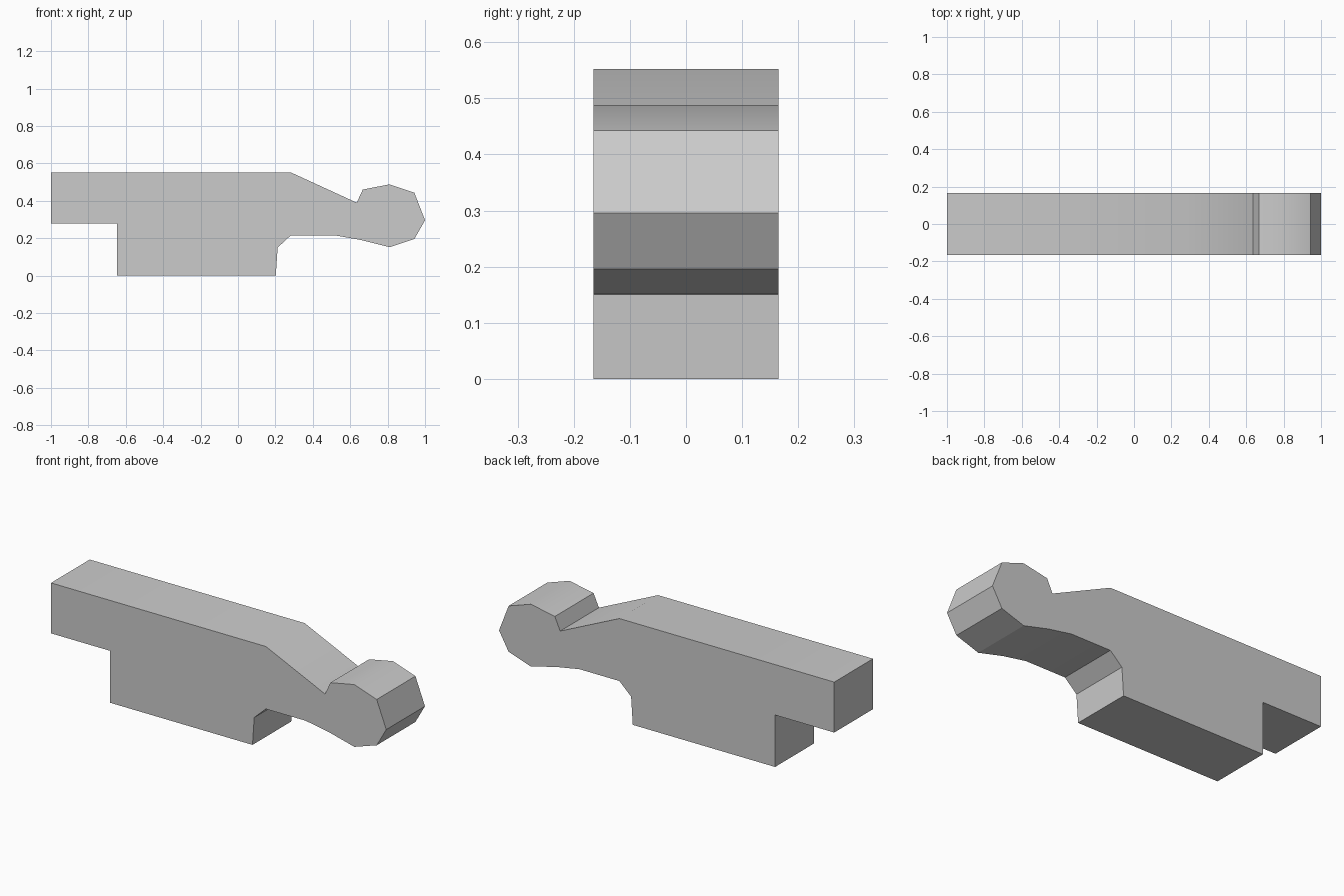
import bpy, bmesh
from math import radians

cube = bpy.data.objects.get("Cube")
if cube:
    bpy.data.objects.remove(cube)

# Plain grey material
grey = bpy.data.materials.new("light_grey")
grey.use_nodes = True
colour = (0.6, 0.6, 0.6, 1)
grey.diffuse_color = colour
grey.node_tree.nodes["Principled BSDF"].inputs["Base Color"].default_value = colour

HALF_DEPTH = 0.165

# Side profile, counter-clockwise: stepped block, neck, rounded knob
block = [(-1, 0.552), (-1, 0.28), (-0.647, 0.28), (-0.647, 0), (0.202, 0)]
neck_underside = [(0.212, 0.15), (0.282, 0.215), (0.52, 0.215), (0.66, 0.19)]
knob = [(0.81, 0.152), (0.943, 0.196), (1, 0.296), (0.943, 0.443),
        (0.81, 0.488), (0.667, 0.46)]
neck_top = [(0.635, 0.39), (0.282, 0.552)]
profile = block + neck_underside + knob + neck_top

# Extrude the profile through the depth
bm = bmesh.new()
face = bm.faces.new([bm.verts.new((x, -HALF_DEPTH, z)) for x, z in profile])
extruded = bmesh.ops.extrude_face_region(bm, geom=[face])["geom"]
bmesh.ops.translate(bm, vec=(0, 2 * HALF_DEPTH, 0),
                    verts=[v for v in extruded if isinstance(v, bmesh.types.BMVert)])
bmesh.ops.recalc_face_normals(bm, faces=bm.faces)
mesh = bpy.data.meshes.new("lever_body")
bm.to_mesh(mesh)
bm.free()
mesh.materials.append(grey)

lever = bpy.data.objects.new("lever_body", mesh)
bpy.context.collection.objects.link(lever)

# Soft shading along shallow bends, crisp corners elsewhere
bpy.ops.object.select_all(action="DESELECT")
lever.select_set(True)
bpy.context.view_layer.objects.active = lever
bpy.ops.object.shade_smooth_by_angle(angle=radians(30))
